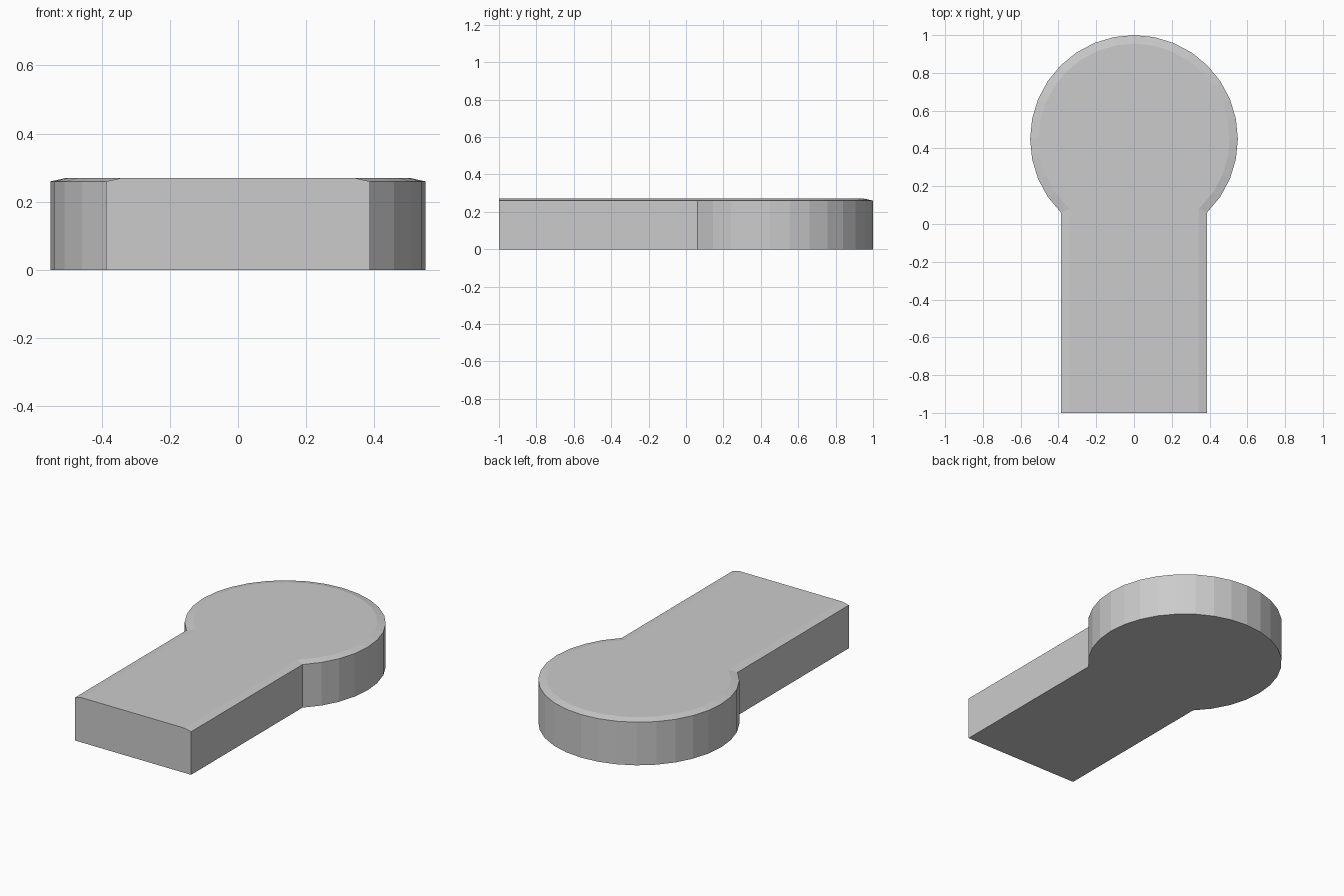
import bpy, bmesh
from math import sin, cos, radians

if "Cube" in bpy.data.objects:
    bpy.data.objects.remove(bpy.data.objects["Cube"])

CY, R, BEVEL = 0.45, 0.55, 0.045      # round head centre, radius, bevel width
HALF_W, Z_EDGE, Z_TOP = 0.387, 0.26, 0.27


def outline(inset, corner_y):
    """Keyhole outline: square front end, 32-sided round head."""
    w, r = HALF_W - inset, R - inset
    pts = [(-w, -1.0), (w, -1.0), (w, corner_y)]
    for i in range(-3, 20):
        a = radians(i * 11.25)
        pts.append((r * cos(a), CY + r * sin(a)))
    pts.append((-w, corner_y))
    return pts


bm = bmesh.new()


def ring(pts, z):
    return [bm.verts.new((x, y, z)) for x, y in pts]


# Base, side wall top and bevelled top outlines
rings = [ring(outline(0, 0.061), 0),
         ring(outline(0, 0.061), Z_EDGE),
         ring(outline(BEVEL, 0.08), Z_TOP)]
n = len(rings[0])
bm.faces.new(rings[0][::-1])
bm.faces.new(rings[2])
for lo, hi in zip(rings, rings[1:]):
    for i in range(n):
        j = (i + 1) % n
        bm.faces.new((lo[i], lo[j], hi[j], hi[i]))

bmesh.ops.recalc_face_normals(bm, faces=bm.faces[:])
mesh = bpy.data.meshes.new("keyhole_plate")
bm.to_mesh(mesh)
bm.free()
plate = bpy.data.objects.new("keyhole_plate", mesh)
bpy.context.collection.objects.link(plate)
